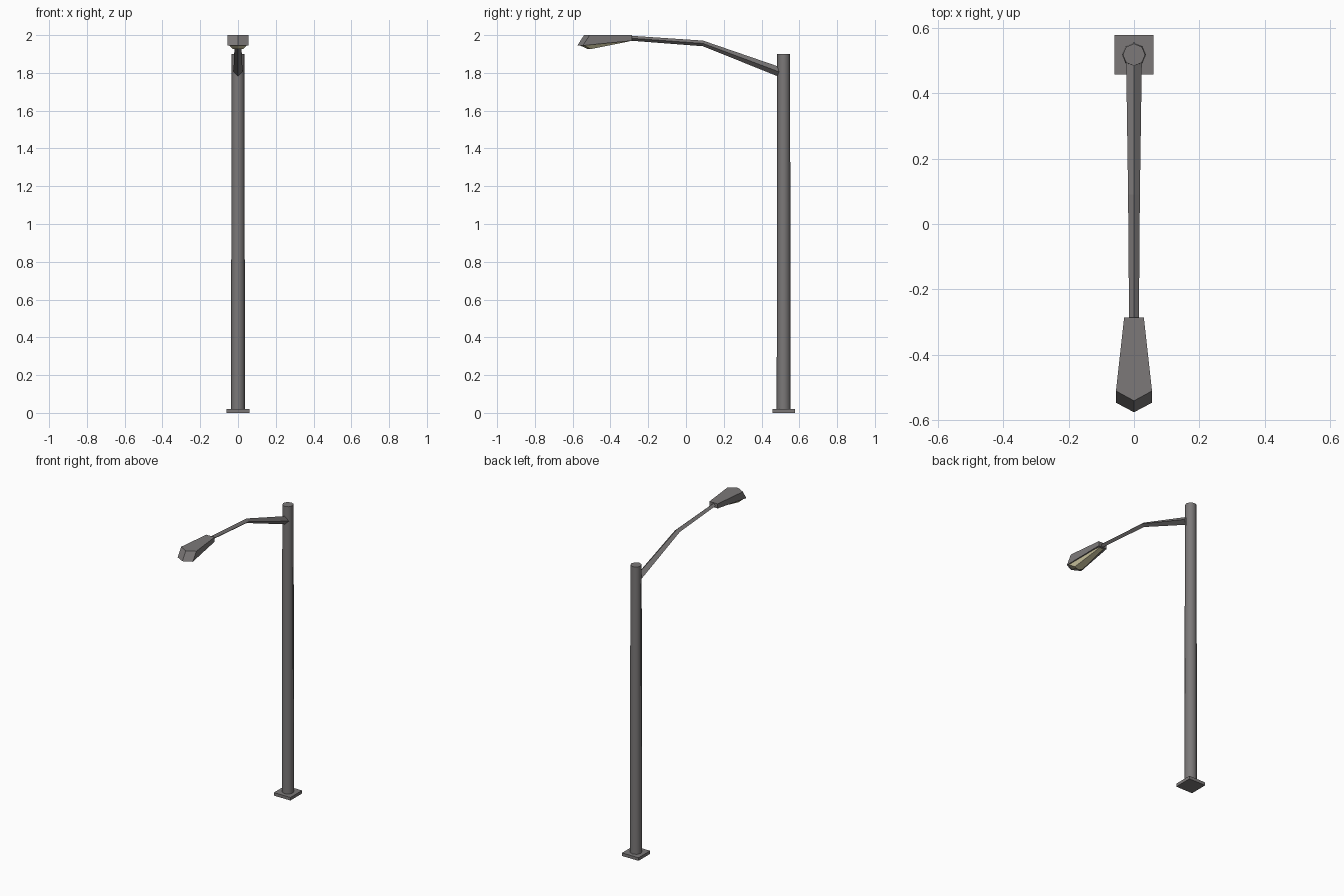
import bpy, bmesh, math

if "Cube" in bpy.data.objects:
    bpy.data.objects.remove(bpy.data.objects["Cube"])


def material(name, rgb):
    m = bpy.data.materials.new(name)
    m.diffuse_color = (*rgb, 1)
    m.use_nodes = True
    m.node_tree.nodes["Principled BSDF"].inputs["Base Color"].default_value = m.diffuse_color
    return m


METAL = material("grey_metal", (0.2, 0.19, 0.19))
GLASS = material("pale_yellow_glass", (0.8, 0.74, 0.46))


def loft(name, rings, mat):
    """Skin a list of equal-length rings and cap both ends."""
    bm = bmesh.new()
    vs = [[bm.verts.new(p) for p in r] for r in rings]
    n = len(rings[0])
    for a, b in zip(vs, vs[1:]):
        for i in range(n):
            j = (i + 1) % n
            bm.faces.new((a[i], a[j], b[j], b[i]))
    bm.faces.new(vs[0][::-1])
    bm.faces.new(vs[-1])
    bmesh.ops.recalc_face_normals(bm, faces=bm.faces)
    me = bpy.data.meshes.new(name)
    bm.to_mesh(me)
    bm.free()
    me.materials.append(mat)
    ob = bpy.data.objects.new(name, me)
    bpy.context.collection.objects.link(ob)
    return ob


PY = 0.517  # pole axis


def circle(r, z, n=8):
    return [(r * math.cos(2 * math.pi * i / n), PY + r * math.sin(2 * math.pi * i / n), z)
            for i in range(n)]


def square(h, z):
    return [(-h, PY - h, z), (h, PY - h, z), (h, PY + h, z), (-h, PY + h, z)]


# base plate
loft("base_plate", [square(0.06, 0), square(0.06, 0.02)], METAL)

# tapered eight-sided pole
pole = loft("pole", [circle(0.037, 0.02), circle(0.034, 1.9)], METAL)
bpy.context.view_layer.objects.active = pole
pole.select_set(True)
bpy.ops.object.shade_smooth_by_angle(angle=math.radians(50))
pole.select_set(False)


# bent arm with a diamond section: y, centre z, half width, half height
def diamond(y, z, w, h):
    return [(w, y, z), (0, y, z + h), (-w, y, z), (0, y, z - h)]


loft("arm", [diamond(0.5, 1.803, 0.024, 0.027),
             diamond(0.09, 1.956, 0.018, 0.015),
             diamond(-0.30, 1.984, 0.015, 0.013)], METAL)


# lamp housing: five-sided outline, wider and longer at the bottom rim
def outline(back_w, back_y, back_z, w, y, tip, z):
    return [(-back_w, back_y, back_z), (-w, y, z), (0, tip, z),
            (w, y, z), (back_w, back_y, back_z)]


loft("lamp_housing", [outline(0.03, -0.285, 1.97, 0.055, -0.546, -0.575, 1.945),
                      outline(0.03, -0.285, 2.0, 0.055, -0.51, -0.54, 2.0)], METAL)

# glass lens under the housing, sinking towards the front
loft("lamp_lens", [outline(0.014, -0.30, 1.967, 0.028, -0.505, -0.52, 1.926),
                   outline(0.024, -0.295, 1.972, 0.049, -0.54, -0.565, 1.947)], GLASS)
